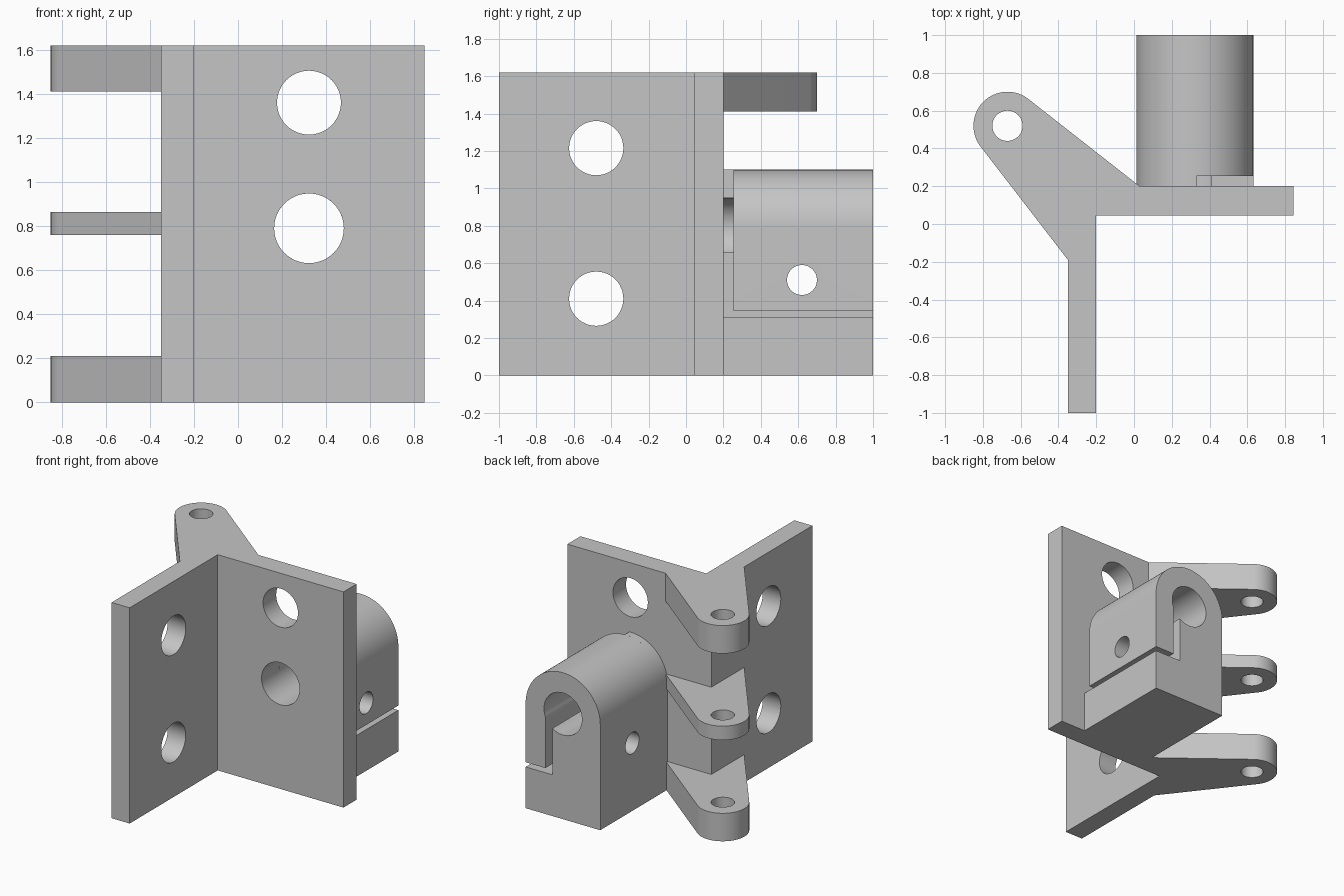
import bpy, bmesh
from math import acos, asin, atan2, cos, sin, hypot, pi, tau
from mathutils import Vector

cube = bpy.data.objects.get("Cube")
if cube:
    bpy.data.objects.remove(cube, do_unlink=True)

grey = bpy.data.materials.new("plain grey")
grey.use_nodes = True
grey.diffuse_color = (0.56, 0.56, 0.56, 1)
grey.node_tree.nodes["Principled BSDF"].inputs["Base Color"].default_value = grey.diffuse_color


def arc(cx, cy, r, start, end, steps=48):
    return [(cx + r * cos(start + (end - start) * i / steps),
             cy + r * sin(start + (end - start) * i / steps)) for i in range(steps + 1)]


def extrude(name, profile, axis, low, high):
    """Extrude a flat profile along an axis between two positions."""
    place = {"x": lambda a, b: (low, a, b),
             "y": lambda a, b: (a, low, b),
             "z": lambda a, b: (a, b, low)}[axis]
    bm = bmesh.new()
    face = bm.faces.new([bm.verts.new(place(a, b)) for a, b in profile])
    grown = bmesh.ops.extrude_face_region(bm, geom=[face], use_keep_orig=True)
    shift = Vector([high - low if axis == k else 0 for k in "xyz"])
    moved = [g for g in grown["geom"] if isinstance(g, bmesh.types.BMVert)]
    bmesh.ops.translate(bm, verts=moved, vec=shift)
    bmesh.ops.recalc_face_normals(bm, faces=bm.faces)
    mesh = bpy.data.meshes.new(name)
    bm.to_mesh(mesh)
    bm.free()
    mesh.materials.append(grey)
    obj = bpy.data.objects.new(name, mesh)
    bpy.context.collection.objects.link(obj)
    return obj


def activate(obj):
    bpy.ops.object.select_all(action="DESELECT")
    obj.select_set(True)
    bpy.context.view_layer.objects.active = obj


def drill(obj, axis, a, b, r, low, high):
    """Cut a round hole through obj along an axis."""
    cutter = extrude("hole_cutter", arc(a, b, r, 0, tau)[:-1], axis, low, high)
    cutter.hide_render = True
    mod = obj.modifiers.new("hole", "BOOLEAN")
    mod.operation, mod.solver, mod.object = "DIFFERENCE", "EXACT", cutter
    activate(obj)
    bpy.ops.object.modifier_apply(modifier=mod.name)
    bpy.data.objects.remove(cutter, do_unlink=True)


# Angle plate with two holes in each wing
HEIGHT, BACK, LEFT, INNER = 1.62, 0.2, -0.35, -0.2
plate = extrude("angle_plate", [(LEFT, -1), (INNER, -1), (INNER, 0.045), (0.845, 0.045),
                                (0.845, BACK), (LEFT, BACK)], "z", 0, HEIGHT)
for z in (0.41, 1.215):
    drill(plate, "x", -0.48, z, 0.145, -0.5, 0)
CX, CZ, BORE, OUTER = 0.322, 0.79, 0.158, 0.31
drill(plate, "y", CX, 1.36, 0.145, -0.1, 0.4)
drill(plate, "y", CX, CZ, BORE, -0.1, 0.4)
parts = [plate]


# Hinge ears: rounded tip joined by tangents to the plate corner
EX, EY, ER = -0.67, 0.52, 0.18


def tangent_angle(px, py, side):
    dx, dy = px - EX, py - EY
    return atan2(dy, dx) + side * acos(ER / hypot(dx, dy))


root_a, root_b = (0.03, BACK), (LEFT, -0.19)
start = tangent_angle(*root_a, 1)
end = tangent_angle(*root_b, -1) + tau
ear = [(LEFT, BACK), root_a] + arc(EX, EY, ER, start, end) + [root_b]
for name, low, high in (("lower_ear", 0, 0.21), ("middle_ear", 0.76, 0.865),
                        ("upper_ear", 1.41, HEIGHT)):
    obj = extrude(name, ear, "z", low, high)
    drill(obj, "z", EX, EY, 0.08, low - 0.1, high + 0.1)
    parts.append(obj)

# Split clamp: arched block whose bore opens into an L-shaped slit
RIGHT, SIDE = CX + OUTER, CX - OUTER
SLIT_IN, SLIT_OUT, SLIT_LOW, SLIT_TOP, RELIEF = 0.41, 0.468, 0.31, 0.345, 0.33
base = [(SIDE, 0), (RIGHT, 0), (RIGHT, SLIT_LOW), (SLIT_IN, SLIT_LOW)]
bore_start = -acos((SLIT_IN - CX) / BORE)
bore_end = -acos((SLIT_OUT - CX) / BORE) - tau
clamp = extrude("clamp_body", base + arc(CX, CZ, BORE, bore_start, bore_end, 64)
                + [(SLIT_OUT, SLIT_TOP), (RIGHT, SLIT_TOP)]
                + arc(CX, CZ, OUTER, 0, pi), "y", 0.255, 1)
drill(clamp, "x", 0.62, 0.51, 0.08, -0.2, 0.8)

# Neck of the clamp, relieved so the flap is free of the plate
top_inner = acos((RELIEF - CX) / BORE) - tau
top_outer = acos((RELIEF - CX) / OUTER)
neck = extrude("clamp_neck", base + arc(CX, CZ, BORE, bore_start, top_inner)
               + arc(CX, CZ, OUTER, top_outer, pi), "y", BACK, 0.255)
parts += [clamp, neck]

for obj in parts:
    activate(obj)
    bpy.ops.object.shade_smooth_by_angle(angle=pi / 6)
